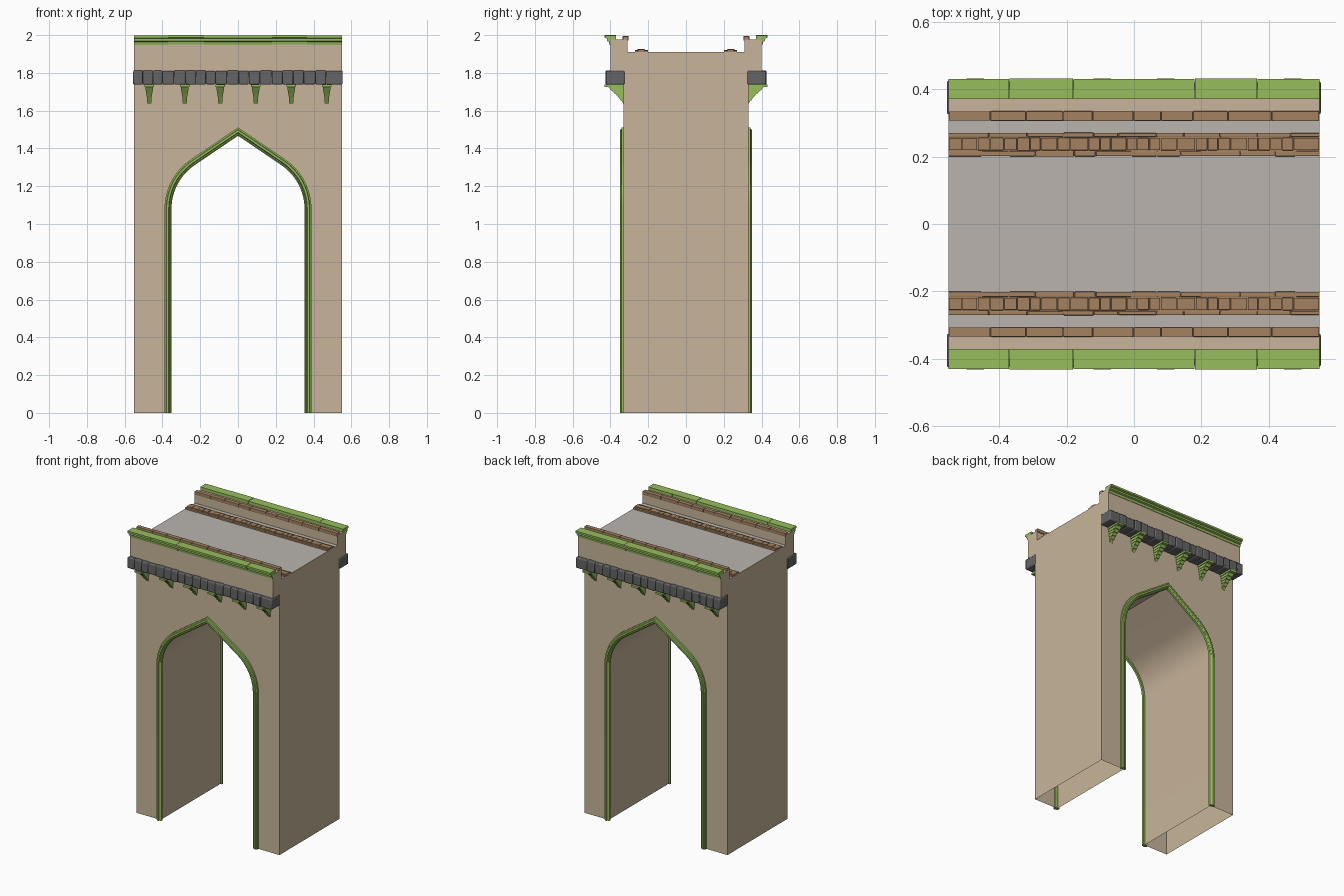
import bpy, bmesh, math, random

if "Cube" in bpy.data.objects:
    bpy.data.objects.remove(bpy.data.objects["Cube"])
random.seed(4)


def material(name, rgb):
    m = bpy.data.materials.new(name)
    m.diffuse_color = (*rgb, 1)
    m.use_nodes = True
    m.node_tree.nodes["Principled BSDF"].inputs["Base Color"].default_value = m.diffuse_color
    return m


TAN = material("tan stone", (0.58, 0.46, 0.325))
GREY = material("deck grey", (0.49, 0.455, 0.42))
GREEN = material("green trim", (0.31, 0.51, 0.11))
BROWN = material("brown brick", (0.37, 0.225, 0.12))
DARK = material("dark grey block", (0.13, 0.13, 0.135))


def finish(bm, name, mats, mirror=(False, False), bevel=0, smooth=None):
    bmesh.ops.recalc_face_normals(bm, faces=bm.faces)
    me = bpy.data.meshes.new(name)
    bm.to_mesh(me)
    bm.free()
    ob = bpy.data.objects.new(name, me)
    bpy.context.collection.objects.link(ob)
    for m in mats:
        me.materials.append(m)
    if smooth:
        bpy.ops.object.select_all(action='DESELECT')
        ob.select_set(True)
        bpy.context.view_layer.objects.active = ob
        bpy.ops.object.shade_smooth_by_angle(angle=math.radians(smooth))
    if bevel:
        b = ob.modifiers.new("Bevel", 'BEVEL')
        b.width, b.segments = bevel, 2
    if any(mirror):
        mod = ob.modifiers.new("Mirror", 'MIRROR')
        mod.use_axis = (mirror[0], mirror[1], False)
        mod.use_mirror_merge = False
    return ob


def prism(bm, profile, x0, x1):
    """Extrude a (y, z) profile along x."""
    a = [bm.verts.new((x0, y, z)) for y, z in profile]
    b = [bm.verts.new((x1, y, z)) for y, z in profile]
    n = len(profile)
    for i in range(n):
        bm.faces.new((a[i], a[(i + 1) % n], b[(i + 1) % n], b[i]))
    bm.faces.new(a)
    bm.faces.new(b[::-1])


def box(bm, x0, x1, y0, y1, z0, z1):
    prism(bm, [(y0, z0), (y1, z0), (y1, z1), (y0, z1)], x0, x1)


# Arch line: right half from apex to floor, as (x, z, normal x, normal z)
R, CX, CZ, SLOPE = 0.28, 0.072, 1.08, math.radians(56.5)
half = [(0, 1.467, 0, 1 / math.sin(SLOPE))]
for i in range(13):
    t = SLOPE * (1 - i / 12)
    half.append((CX + R * math.cos(t), CZ + R * math.sin(t), math.cos(t), math.sin(t)))
half.append((CX + R, 0, 1, 0))


def arch(d):
    return [(x + nx * d, z + nz * d) for x, z, nx, nz in half]


# Gate body with the pointed passage, open underneath
W, D, H = 0.55, 0.33, 1.91
right = arch(0.012)
outline = [(-x, z) for x, z in right[:0:-1]] + right + [(W, 0), (W, H), (-W, H), (-W, 0)]
bm = bmesh.new()
front = [bm.verts.new((x, -D, z)) for x, z in outline]
back = [bm.verts.new((x, D, z)) for x, z in outline]
n = len(outline)
for i in range(n):
    j = (i + 1) % n
    bm.faces.new((front[i], front[j], back[j], back[i]))
bm.faces.new(front)
bm.faces.new(back[::-1])
bmesh.ops.recalc_face_normals(bm, faces=bm.faces)
for f in bm.faces:
    if f.normal.z > 0.9 and f.calc_center_median().z > H - 0.01:
        f.material_index = 1
bmesh.ops.delete(bm, geom=[f for f in bm.faces if f.normal.z < -0.95
                           and f.calc_center_median().z < 0.01], context='FACES_ONLY')
finish(bm, "gate_body", [TAN, GREY], smooth=30)

# Moulded trim around both arch openings: (offset from inner line, y)
section = [(0, 0.325), (0, 0.34), (0.006, 0.345), (0.011, 0.341), (0.015, 0.35),
           (0.026, 0.35), (0.029, 0.343), (0.037, 0.341), (0.037, 0.325)]
bm = bmesh.new()
rails = [[bm.verts.new((x, y, z)) for x, z in arch(d)] for d, y in section]
for k in range(len(rails)):
    a, b = rails[k], rails[(k + 1) % len(rails)]
    for i in range(len(a) - 1):
        bm.faces.new((a[i], a[i + 1], b[i + 1], b[i]))
bm.faces.new([r[-1] for r in rails])
finish(bm, "arch_trim", [GREEN], (True, True), smooth=25)

# Parapet walls
bm = bmesh.new()
box(bm, -W, W, 0.31, 0.40, 1.78, 1.978)
finish(bm, "parapet", [TAN], (False, True))

# Green moulded cap in slightly uneven lengths
cap = [(0.37, 1.955), (0.404, 1.948), (0.407, 1.964), (0.418, 1.969), (0.418, 1.981),
       (0.43, 1.986), (0.43, 1.999), (0.37, 1.999)]
bm = bmesh.new()
joints = [-W, -0.37, -0.18, 0.18, 0.365, W]
for i in range(5):
    e = 0.001 * (i % 2)
    prism(bm, [(y + (e if y > 0.4 else 0), z + e) for y, z in cap],
          joints[i] + 0.0005, joints[i + 1] - 0.0005)
finish(bm, "parapet_cap", [GREEN], (False, True))

# Row of dark blocks below the parapet
bm = bmesh.new()
x = -0.555
while x < 0.55:
    w = random.uniform(0.048, 0.064)
    x1 = x + w if 0.555 - x - w > 0.03 else 0.555
    e = random.uniform(0, 0.005)
    box(bm, x, x1 - 0.001, 0.325, 0.426 - e, 1.737 + e / 2, 1.814 - e)
    x = x1
finish(bm, "block_course", [DARK], (False, True), bevel=0.006, smooth=40)

# Stepped brackets
steps = [(0.026, 0.431, 1.725, 1.738), (0.021, 0.41, 1.708, 1.725),
         (0.018, 0.392, 1.692, 1.708), (0.015, 0.374, 1.674, 1.692),
         (0.013, 0.358, 1.655, 1.674), (0.011, 0.343, 1.636, 1.655)]
bm = bmesh.new()
for cx in (-0.47, -0.282, -0.094, 0.094, 0.282, 0.47):
    for i, (hw, y, z0, z1) in enumerate(steps):
        low = y - 0.012 if i else y
        prism(bm, [(0.325, z0), (low, z0), (y, z1), (0.325, z1)], cx - hw, cx + hw)
finish(bm, "brackets", [GREEN], (False, True))


# Brick edging: brown bed with uneven bricks on it
def brick_row(bm, y0, y1, z0, z1, lo, hi):
    x = -W
    while x < W - 0.001:
        w = random.uniform(lo, hi)
        x1 = x + w if W - x - w > lo else W
        e = random.uniform(0, 0.003)
        box(bm, x + 0.001, x1 - 0.001, y0 + e / 2, y1 - e / 2, z0, z1 - e)
        x = x1


bm = bmesh.new()
box(bm, -W, W, 0.307, 0.333, 1.97, 1.985)
brick_row(bm, 0.305, 0.335, 1.972, 1.995, 0.08, 0.13)
finish(bm, "parapet_bricks", [BROWN], (False, True), bevel=0.002)

bm = bmesh.new()
box(bm, -W, W, 0.203, 0.268, 1.905, 1.917)
brick_row(bm, 0.20, 0.217, 1.905, 1.922, 0.06, 0.12)
brick_row(bm, 0.218, 0.256, 1.905, 1.926, 0.03, 0.055)
brick_row(bm, 0.257, 0.271, 1.905, 1.922, 0.06, 0.12)
finish(bm, "deck_bricks", [BROWN], (False, True), bevel=0.002)
